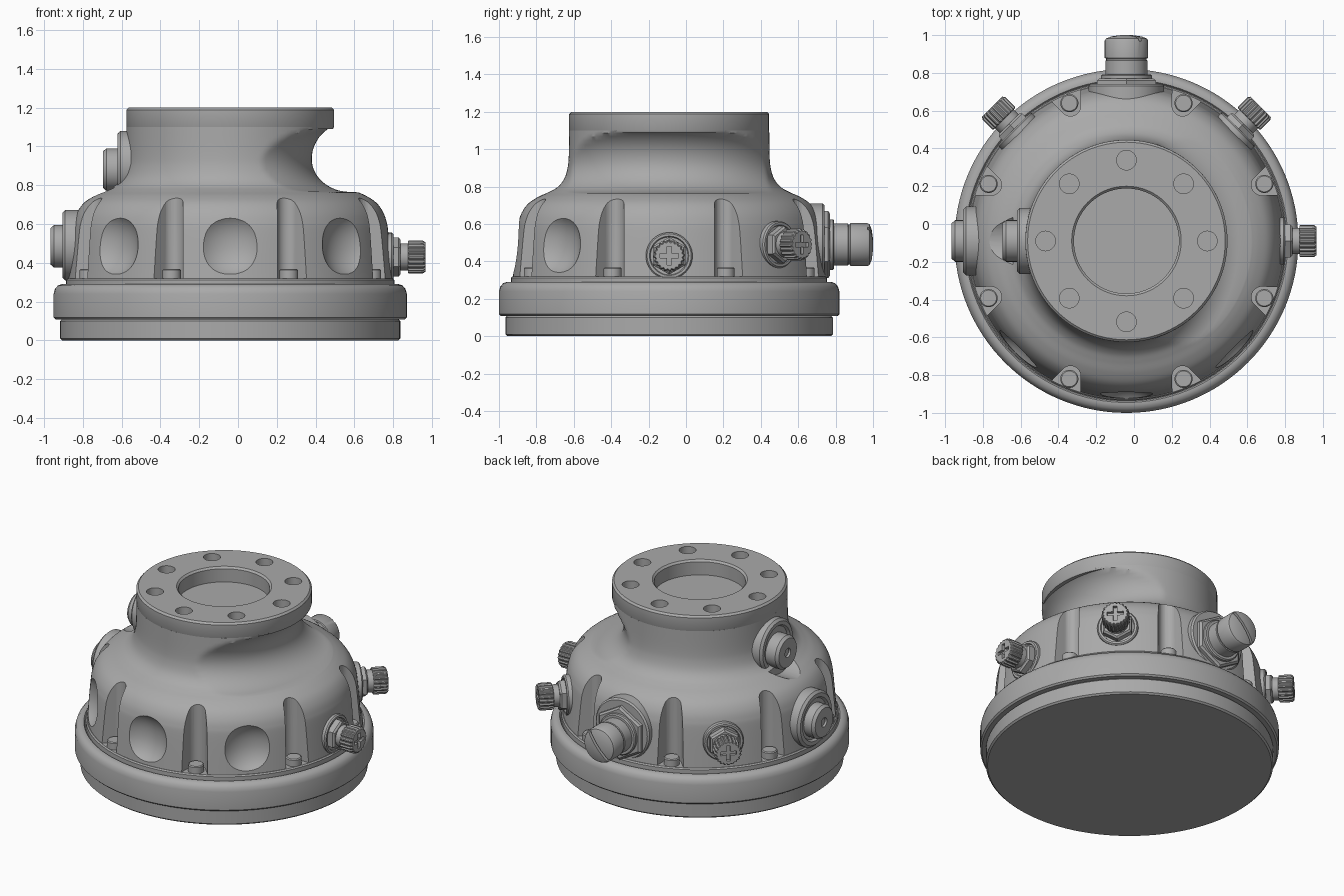
import bpy, bmesh, math
from mathutils import Matrix, Vector

if "Cube" in bpy.data.objects:
    bpy.data.objects.remove(bpy.data.objects["Cube"], do_unlink=True)

metal = bpy.data.materials.new("grey_metal")
metal.use_nodes = True
GREY = (0.4, 0.4, 0.4, 1)
metal.diffuse_color = GREY
metal.node_tree.nodes["Principled BSDF"].inputs["Base Color"].default_value = GREY

AXIS = Matrix.Translation((-0.04, -0.09, 0))


def turn(deg):
    return AXIS @ Matrix.Rotation(math.radians(deg), 4, 'Z')


def outward(deg, z):
    """Frame whose z axis points radially out of the housing."""
    return turn(deg) @ Matrix.Translation((0, 0, z)) @ Matrix.Rotation(math.pi / 2, 4, 'Y')


def finish(bm, name, matrix):
    bmesh.ops.transform(bm, matrix=matrix, verts=bm.verts)
    bmesh.ops.recalc_face_normals(bm, faces=bm.faces)
    mesh = bpy.data.meshes.new(name)
    bm.to_mesh(mesh)
    bm.free()
    mesh.materials.append(metal)
    ob = bpy.data.objects.new(name, mesh)
    bpy.context.collection.objects.link(ob)
    return ob


def lathe(name, pts, matrix=AXIS, segs=96, ring=False, shape=None):
    """Revolve (radius, height) points; ring closes the profile, shape alters radii."""
    bm = bmesh.new()
    rows = []
    for r, h in pts:
        row = []
        for i in range(segs):
            a = 2 * math.pi * i / segs
            q = shape(r, h, a, i) if shape else r
            row.append(bm.verts.new((q * math.cos(a), q * math.sin(a), h)))
        rows.append(row)
    pairs = list(zip(rows, rows[1:]))
    if ring:
        pairs.append((rows[-1], rows[0]))
    for lo, hi in pairs:
        for i in range(segs):
            j = (i + 1) % segs
            bm.faces.new((lo[i], lo[j], hi[j], hi[i]))
    if not ring:
        bm.faces.new(rows[0])
        bm.faces.new(rows[-1])
    return finish(bm, name, matrix)


def prism(name, outline, z0, z1, matrix):
    bm = bmesh.new()
    face = bm.faces.new([bm.verts.new((x, y, z0)) for x, y in outline])
    top = bmesh.ops.extrude_face_region(bm, geom=[face])["geom"]
    bmesh.ops.translate(bm, vec=(0, 0, z1 - z0),
                        verts=[v for v in top if isinstance(v, bmesh.types.BMVert)])
    return finish(bm, name, matrix)


def box(name, sx, sy, z0, z1, matrix):
    return prism(name, [(-sx, -sy), (sx, -sy), (sx, sy), (-sx, sy)], z0, z1, matrix)


def cut(target, cutter):
    cutter.hide_render = True
    mod = target.modifiers.new("cut", 'BOOLEAN')
    mod.operation = 'DIFFERENCE'
    mod.solver = 'EXACT'
    mod.object = cutter
    bpy.context.view_layer.objects.active = target
    bpy.ops.object.modifier_apply(modifier=mod.name)
    bpy.data.objects.remove(cutter, do_unlink=True)


def smooth_curve(pts, steps):
    """Catmull-Rom curve through the points."""
    p = [Vector(q) for q in [pts[0]] + pts + [pts[-1]]]
    out = []
    for a, b, c, d in zip(p, p[1:], p[2:], p[3:]):
        for s in range(steps):
            t = s / steps
            out.append(0.5 * (2 * b + (c - a) * t + (2 * a - 5 * b + 4 * c - d) * t ** 2
                              + (3 * b - a - 3 * c + d) * t ** 3))
    return out + [p[-1]]


# Base rings and the plate under the dome
lathe("base_disc", [(0.865, 0), (0.876, 0.01), (0.876, 0.1), (0.86, 0.115)], segs=128)
lathe("base_rim", [(0.87, 0.108), (0.9, 0.108), (0.91, 0.118), (0.91, 0.24), (0.903, 0.265),
                   (0.888, 0.283), (0.868, 0.29), (0.855, 0.29), (0.848, 0.28)], segs=128)
lathe("dome_plate", [(0.845, 0.27), (0.845, 0.312), (0.838, 0.32)], segs=128)


# Dome and neck, with a crescent groove hollowed into the neck on one side
def neck_groove(r, h, a, i):
    dz = (h - 0.935) / (0.19 if h > 0.935 else 0.17)
    if abs(dz) >= 1:
        return r
    return min(r, 0.42 + 0.17 * (1 - math.cos(a)) + 0.2 * (1 - math.sqrt(1 - dz * dz)))


dome_profile = [(0.835, 0.315), (0.815, 0.55), (0.803, 0.62), (0.783, 0.67), (0.75, 0.712),
                (0.7, 0.745), (0.645, 0.77), (0.6, 0.795), (0.565, 0.835), (0.545, 0.89),
                (0.537, 0.96), (0.535, 1.1)]
dome = lathe("dome_body", smooth_curve(dome_profile, 7), segs=160, shape=neck_groove)

# Scalloped hollows around the front
scallop = [(0.02, 0.305), (0.12, 0.325), (0.185, 0.37), (0.22, 0.45),
           (0.22, 0.55), (0.185, 0.63), (0.12, 0.675), (0.02, 0.695)]
for deg in (-135, -90, -45):
    cut(dome, lathe("scallop_cutter", smooth_curve(scallop, 4),
                    turn(deg) @ Matrix.Translation((0.985, 0, 0)), 64))

# Bolt pockets with their bolts
arc = [math.radians(105 + 15 * k) for k in range(11)]
pocket = [(1.0, 0.15)] + [(0.775 + 0.055 * math.cos(a), 0.055 * math.sin(a)) for a in arc] + [(1.0, -0.15)]
for k in range(8):
    deg = 22.5 + 45 * k
    cut(dome, prism("pocket_cutter", pocket, 0.3, 0.9, turn(deg)))
    lathe("rim_bolt", [(0.048, 0.31), (0.048, 0.362), (0.042, 0.368)],
          turn(deg) @ Matrix.Translation((0.79, 0, 0)), 24)

# Clearance hollow in front of the upper button
cut(dome, lathe("button_clearance_cutter", [(0.17, 0.6), (0.17, 1.0)], outward(180, 0.9), 48))

# Top flange with bore and bolt holes
flange = lathe("top_flange", [(0.53, 1.09), (0.535, 1.1), (0.535, 1.188), (0.523, 1.2),
                              (0.29, 1.2), (0.278, 1.188), (0.278, 1.09)], ring=True)
for k in range(8):
    cut(flange, lathe("hole_cutter", [(0.052, 1.14), (0.052, 1.3)],
                      turn(45 * k) @ Matrix.Translation((0.428, 0, 0)), 28))


# Round button bosses on one side
def button(prefix, z_seat, z_cap, inner, face, tip, radius):
    lathe(prefix + "_button_seat",
          [(radius, inner), (radius, face - 0.015), (radius - 0.015, face), (radius - 0.04, face),
           (radius - 0.05, face - 0.015), (0.05, face - 0.015)], outward(180, z_seat), 64)
    lathe(prefix + "_button_cap",
          [(0.11, face - 0.03), (0.11, tip - 0.018), (0.095, tip), (0.03, tip), (0.025, tip - 0.012)],
          outward(180, z_cap), 48)


button("upper", 0.905, 0.88, 0.4, 0.58, 0.655, 0.175)
button("lower", 0.49, 0.485, 0.7, 0.865, 0.925, 0.182)


# Small knurled plugs
def knurl(r, h, a, i):
    return r * (0.92 if i % 4 > 1 else 1)


for deg, z in ((0, 0.43), (45, 0.49), (135, 0.49)):
    m = outward(deg, z)
    lathe("plug_seat", [(0.125, 0.7), (0.125, 0.832), (0.118, 0.84), (0.105, 0.84), (0.1, 0.83)], m, 48)
    lathe("plug_nut", [(0.1, 0.8), (0.1, 0.868), (0.088, 0.878)], m, 6)
    lathe("plug_collar", [(0.07, 0.87), (0.07, 0.93)], m, 32)
    knob = lathe("plug_knob", [(0.08, 0.915), (0.085, 0.92), (0.085, 0.992), (0.076, 1.005)],
                 m, 80, shape=knurl)
    cut(knob, box("slot_cutter", 0.05, 0.012, 0.985, 1.1, m))
    cut(knob, box("slot_cutter", 0.012, 0.05, 0.985, 1.1, m))

# Large slotted plug at the back
m = outward(90, 0.49)
lathe("large_plug_seat", [(0.2, 0.65), (0.2, 0.82), (0.19, 0.83)], outward(90, 0.51), 64)
lathe("large_plug_nut", [(0.18, 0.8), (0.18, 0.85), (0.165, 0.86)], m, 6)
lathe("large_plug_washer", [(0.135, 0.84), (0.135, 0.875), (0.128, 0.882)], m, 48)
plug = lathe("large_plug", [(0.112, 0.85), (0.112, 0.955), (0.107, 0.958), (0.107, 0.966), (0.115, 0.969),
                            (0.115, 1.06), (0.108, 1.072), (0.08, 1.083), (0.03, 1.09)], m, 48)
cut(plug, box("slot_cutter", 0.2, 0.009, 1.06, 1.2, m @ Matrix.Rotation(math.radians(40), 4, 'Z')))

# Smooth curved faces, keep hard edges
for ob in bpy.context.scene.objects:
    ob.select_set(ob.type == 'MESH')
    if ob.type == 'MESH':
        bpy.context.view_layer.objects.active = ob
bpy.ops.object.shade_smooth_by_angle(angle=math.radians(32))
